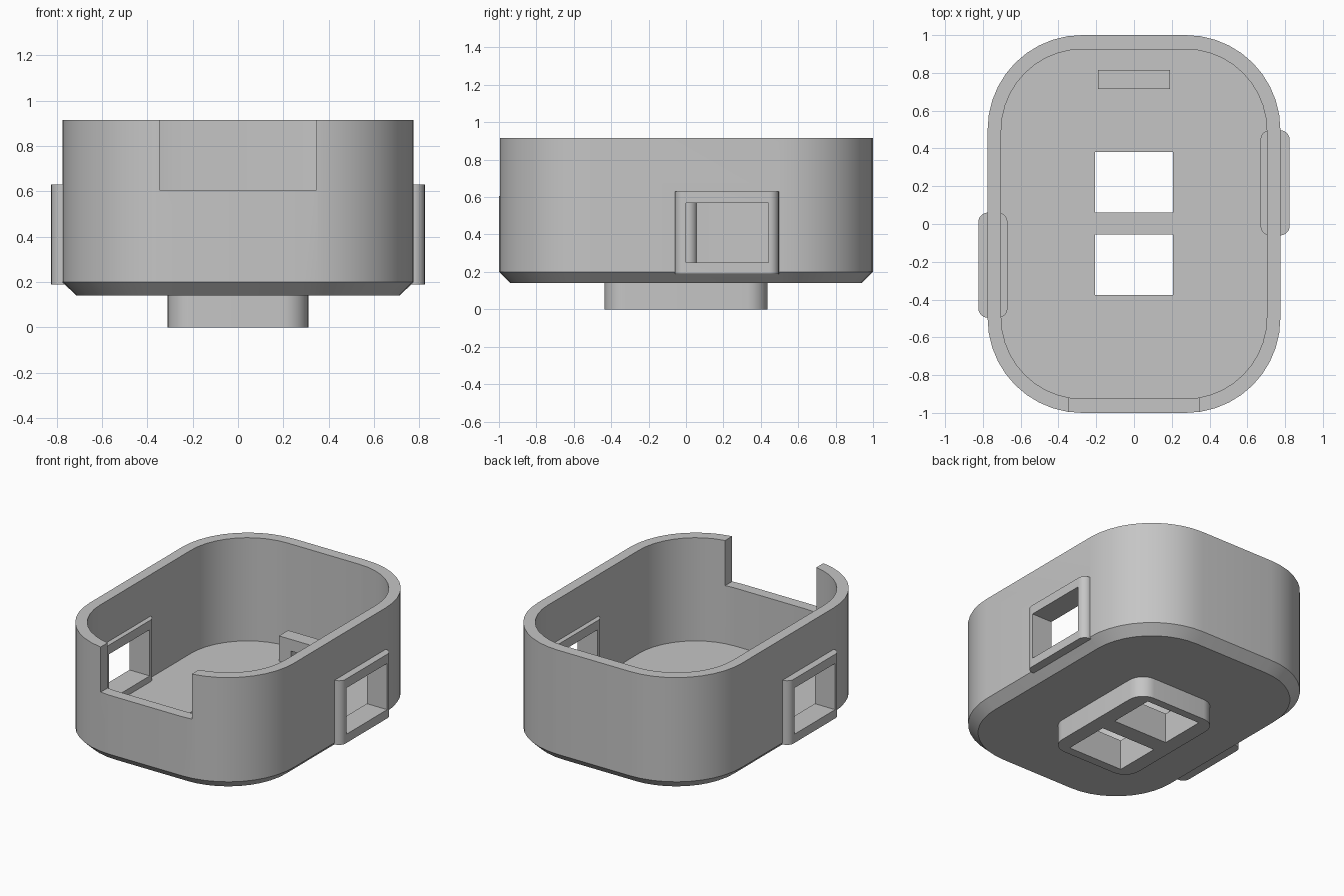
import bpy, bmesh, math

cube = bpy.data.objects.get("Cube")
if cube:
    bpy.data.objects.remove(cube, do_unlink=True)

grey = bpy.data.materials.new("plain grey")
grey.use_nodes = True
COLOR = (0.56, 0.56, 0.56, 1)
grey.diffuse_color = COLOR
grey.node_tree.nodes["Principled BSDF"].inputs["Base Color"].default_value = COLOR


def outline(hx, hy, r, steps=10):
    """Rectangle outline with rounded corners, counter-clockwise."""
    if r <= 0:
        return [(hx, hy), (-hx, hy), (-hx, -hy), (hx, -hy)]
    pts = []
    for i, (sx, sy) in enumerate([(1, 1), (-1, 1), (-1, -1), (1, -1)]):
        for k in range(steps + 1):
            a = math.pi / 2 * (i + k / steps)
            pts.append((sx * (hx - r) + r * math.cos(a), sy * (hy - r) + r * math.sin(a)))
    return pts


def block(name, hx, hy, r, levels, center=(0, 0)):
    """Loft a rounded rectangle through (height, inset) levels."""
    bm = bmesh.new()
    rings = []
    for z, inset in levels:
        pts = outline(hx - inset, hy - inset, r - inset if r else 0)
        rings.append([bm.verts.new((x + center[0], y + center[1], z)) for x, y in pts])
    n = len(rings[0])
    bm.faces.new(rings[0][::-1])
    bm.faces.new(rings[-1])
    for low, high in zip(rings, rings[1:]):
        for i in range(n):
            j = (i + 1) % n
            bm.faces.new((low[i], low[j], high[j], high[i]))
    mesh = bpy.data.meshes.new(name)
    bm.to_mesh(mesh)
    bm.free()
    mesh.materials.append(grey)
    obj = bpy.data.objects.new(name, mesh)
    bpy.context.collection.objects.link(obj)
    return obj


def box(name, x0, x1, y0, y1, z0, z1):
    return block(name, (x1 - x0) / 2, (y1 - y0) / 2, 0, [(z0, 0), (z1, 0)],
                 ((x0 + x1) / 2, (y0 + y1) / 2))


def select(obj):
    bpy.ops.object.select_all(action='DESELECT')
    obj.select_set(True)
    bpy.context.view_layer.objects.active = obj


def combine(target, tool, operation):
    """Apply a boolean and discard the tool object."""
    select(target)
    mod = target.modifiers.new("boolean", 'BOOLEAN')
    mod.operation, mod.object, mod.solver = operation, tool, 'EXACT'
    bpy.ops.object.modifier_apply(modifier=mod.name)
    bpy.data.objects.remove(tool, do_unlink=True)


FLOOR = 0.207

# Rounded tray with a chamfered underside
tray = block("tray", 0.775, 1.0, 0.5, [(0.14, 0.062), (0.2, 0), (0.915, 0)])
combine(tray, block("foot", 0.31, 0.435, 0.11, [(0, 0), (0.17, 0)]), 'UNION')
combine(tray, block("cavity", 0.703, 0.925, 0.43, [(FLOOR, 0), (1.1, 0)]), 'DIFFERENCE')

# Raised window frames, staggered on the two long walls
for s in (1, -1):
    frame = block("window_frame", 0.077, 0.278, 0.05, [(0.19, 0), (0.63, 0)],
                  (s * 0.747, s * 0.218))
    combine(tray, frame, 'UNION')
for s in (1, -1):
    ys = sorted((0, s * 0.44))
    xs = sorted((s * 0.6, s * 0.9))
    combine(tray, box("window_cut", *xs, *ys, 0.25, 0.567), 'DIFFERENCE')

# Notch in the front wall
combine(tray, box("notch_cut", -0.346, 0.346, -1.1, -0.8, 0.605, 1.1), 'DIFFERENCE')

# Two square openings through the foot and floor
for y in (0.22, -0.215):
    combine(tray, box("floor_cut", -0.207, 0.207, y - 0.16, y + 0.16, -0.1, 0.4), 'DIFFERENCE')

# Small bridge-shaped anchor on the floor near the back
anchor = box("cable_anchor", -0.19, 0.19, 0.715, 0.815, FLOOR, 0.38)
combine(anchor, box("slot_cut", -0.1, 0.1, 0.6, 0.9, 0.1, 0.3), 'DIFFERENCE')

for obj in (tray, anchor):
    select(obj)
    bpy.ops.object.shade_smooth_by_angle(angle=math.radians(30))
